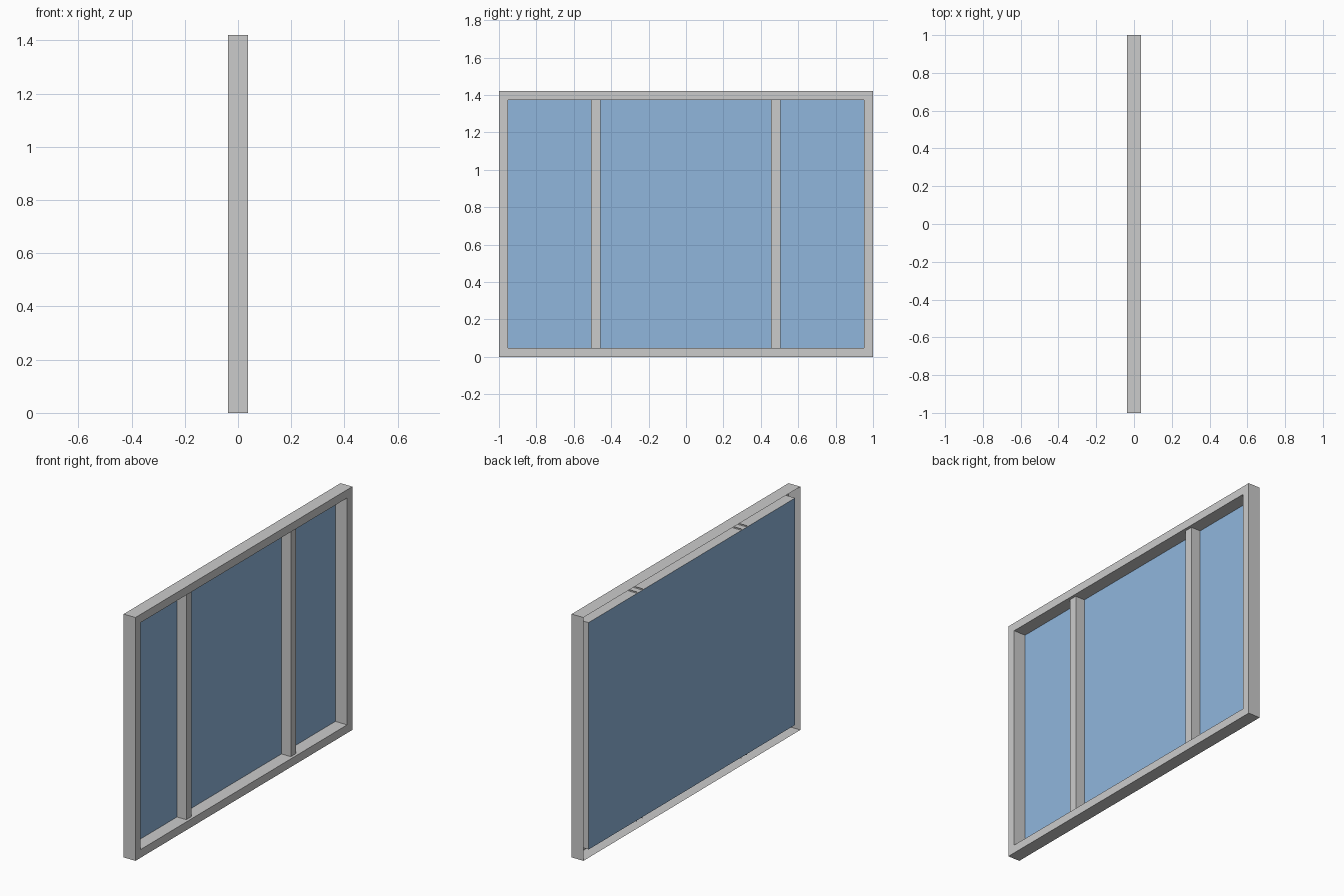
import bpy

if "Cube" in bpy.data.objects:
    bpy.data.objects.remove(bpy.data.objects["Cube"])

D = 0.038              # half depth of the frame
H = 1.42               # height
B = 0.048              # bar width
MULLION_FRONT = 0.022  # mullions sit a little behind the frame front


def add_mesh(name, verts, faces, colour=None):
    mesh = bpy.data.meshes.new(name)
    mesh.from_pydata(verts, [], faces)
    obj = bpy.data.objects.new(name, mesh)
    bpy.context.collection.objects.link(obj)
    if colour:
        mat = bpy.data.materials.new(name)
        mat.diffuse_color = colour
        mat.use_nodes = True
        mat.node_tree.nodes["Principled BSDF"].inputs["Base Color"].default_value = mat.diffuse_color
        mesh.materials.append(mat)
    return obj


def rect(x, inset):
    """Rectangle loop at depth x, inset from the outer outline."""
    y, z0, z1 = 1 - inset, inset, H - inset
    return [(x, -y, z0), (x, y, z0), (x, y, z1), (x, -y, z1)]


# outer frame: a mitred channel with front, outer and inner walls, open at the back
loops = [rect(-D, 0), rect(D, 0), rect(D, B), rect(-D, B)]
verts = [v for loop in loops for v in loop]
faces = [(4 * k + i, 4 * k + (i + 1) % 4, 4 * k + 4 + (i + 1) % 4, 4 * k + 4 + i)
         for k in range(3) for i in range(4)]
add_mesh("window_frame", verts, faces)

# mullions: U-shaped uprights, open towards the glass, ends tucked into the rails
for side, yc in (("left", -0.483), ("right", 0.48)):
    w = 0.025
    profile = [(-D, yc - w), (MULLION_FRONT, yc - w), (MULLION_FRONT, yc + w), (-D, yc + w)]
    verts = [(x, y, z) for z in (B - 0.008, H - B + 0.008) for x, y in profile]
    add_mesh("mullion_" + side, verts, [(i, i + 1, i + 5, i + 4) for i in range(3)])

# one glass sheet across the whole opening, flush with the back
add_mesh("glass_pane", rect(-D, B), [(0, 1, 2, 3)], (0.28, 0.47, 0.72, 1))
